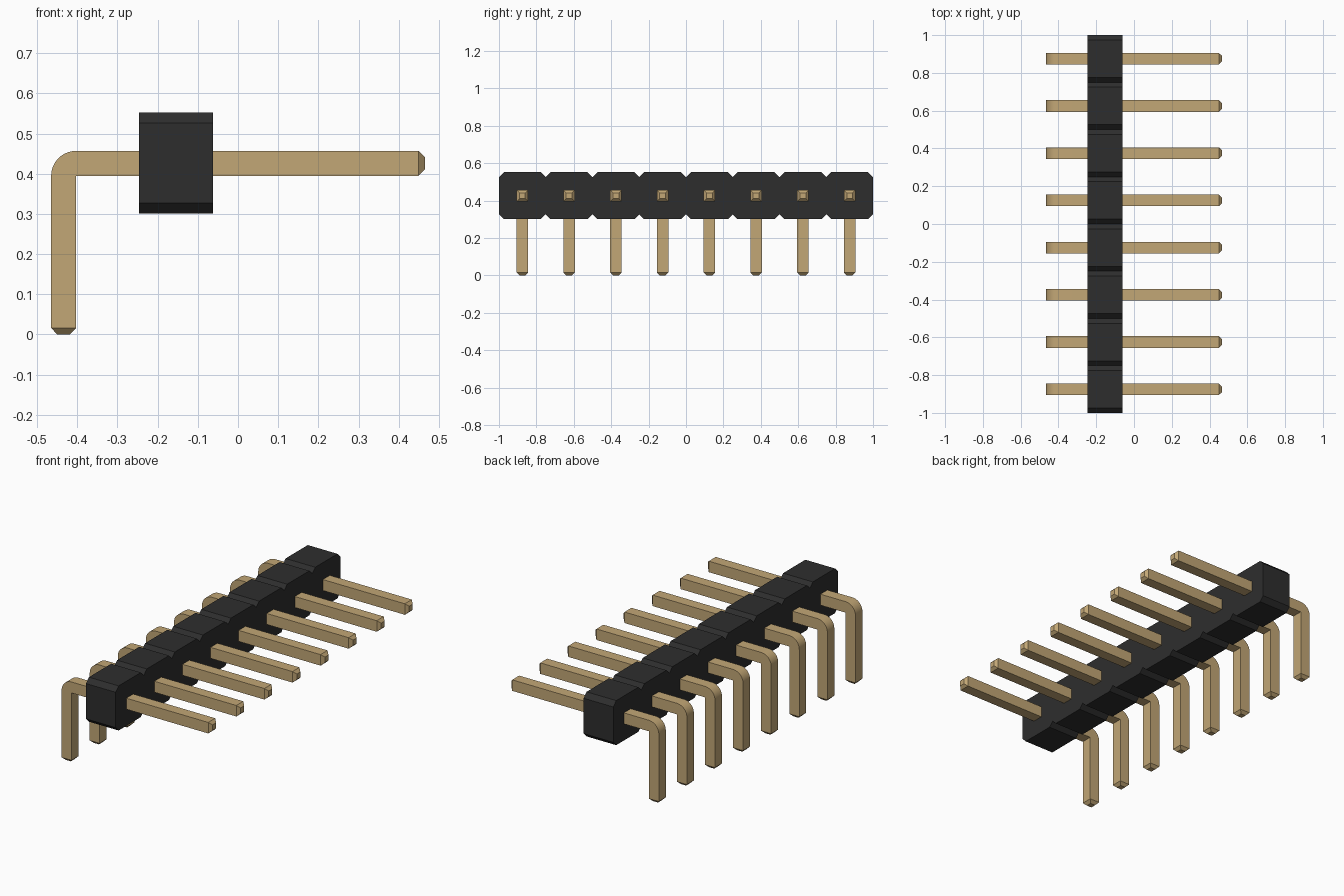
import bpy, bmesh, math
from mathutils import Vector

cube = bpy.data.objects.get("Cube")
if cube:
    bpy.data.objects.remove(cube, do_unlink=True)

COUNT, PITCH = 8, 0.25
HALF = 0.031                      # half thickness of a pin
PIN_Z = 0.426                     # height of the pin row
REACH = 0.465                     # pin extent in x
TIP = 0.016                       # length of the tapered tips
BODY_X = (-0.247, -0.062)
BODY_Z = (0.301, 0.552)
CHAMFER = 0.026


def material(name, color):
    m = bpy.data.materials.new(name)
    m.use_nodes = True
    m.diffuse_color = color
    m.node_tree.nodes["Principled BSDF"].inputs["Base Color"].default_value = color
    return m


def extrude_profile(points, direction):
    """Solid made by sweeping a closed profile along a direction."""
    bm = bmesh.new()
    face = bm.faces.new([bm.verts.new(p) for p in points])
    swept = bmesh.ops.extrude_face_region(bm, geom=[face])["geom"]
    verts = [g for g in swept if isinstance(g, bmesh.types.BMVert)]
    bmesh.ops.translate(bm, verts=verts, vec=direction)
    bmesh.ops.recalc_face_normals(bm, faces=bm.faces)
    return bm


def taper_end(bm, axis):
    """Pull the end face that looks along axis into a narrower tip."""
    axis = Vector(axis)
    face = max((f for f in bm.faces if f.normal.dot(axis) > 0.99),
               key=lambda f: f.calc_center_median().dot(axis))
    tip = bmesh.ops.extrude_discrete_faces(bm, faces=[face])["faces"][0]
    center = tip.calc_center_median()
    for v in tip.verts:
        v.co = center + (v.co - center) * 0.5 + axis * TIP


def to_mesh(bm, name, mat):
    mesh = bpy.data.meshes.new(name)
    bm.to_mesh(mesh)
    bm.free()
    mesh.materials.append(mat)
    return mesh


def add_object(name, mesh, y=0):
    obj = bpy.data.objects.new(name, mesh)
    obj.location.y = y
    bpy.context.collection.objects.link(obj)
    return obj


black = material("black plastic", (0.027, 0.027, 0.027, 1))
gold = material("pale gold metal", (0.54, 0.385, 0.18, 1))

# Housing: chamfered blocks joined side by side, leaving V notches between them
low, high = BODY_Z
bottom, top = [], []
for i in range(COUNT):
    y0 = (i - COUNT / 2) * PITCH
    y1 = y0 + PITCH
    for outline, edge, inner in ((bottom, low, low + CHAMFER), (top, high, high - CHAMFER)):
        if i == 0:
            outline.append((y0, inner))
        outline += [(y0 + CHAMFER, edge), (y1 - CHAMFER, edge), (y1, inner)]
outline = bottom + top[::-1]
bm = extrude_profile([(BODY_X[0], y, z) for y, z in outline],
                     (BODY_X[1] - BODY_X[0], 0, 0))
add_object("housing", to_mesh(bm, "housing", black))

# Right-angle pin: L profile with a rounded outer corner and tapered tips
inner_x, inner_z = -REACH + 2 * HALF, PIN_Z - HALF
profile = [(inner_x, TIP), (inner_x, inner_z), (REACH - TIP, inner_z),
           (REACH - TIP, PIN_Z + HALF)]
STEPS = 10
for s in range(STEPS + 1):
    a = math.pi / 2 * (1 + s / STEPS)
    profile.append((inner_x + 2 * HALF * math.cos(a), inner_z + 2 * HALF * math.sin(a)))
profile.append((-REACH, TIP))
bm = extrude_profile([(x, -HALF, z) for x, z in profile], (0, 2 * HALF, 0))
taper_end(bm, (1, 0, 0))
taper_end(bm, (0, 0, -1))
pin_mesh = to_mesh(bm, "pin", gold)

# Row of pins sharing one mesh
pins = [add_object(f"pin_{i + 1}", pin_mesh, (i - (COUNT - 1) / 2) * PITCH)
        for i in range(COUNT)]

# Smooth only the bend
bpy.ops.object.select_all(action="DESELECT")
pins[0].select_set(True)
bpy.context.view_layer.objects.active = pins[0]
bpy.ops.object.shade_smooth_by_angle(angle=math.radians(25))
